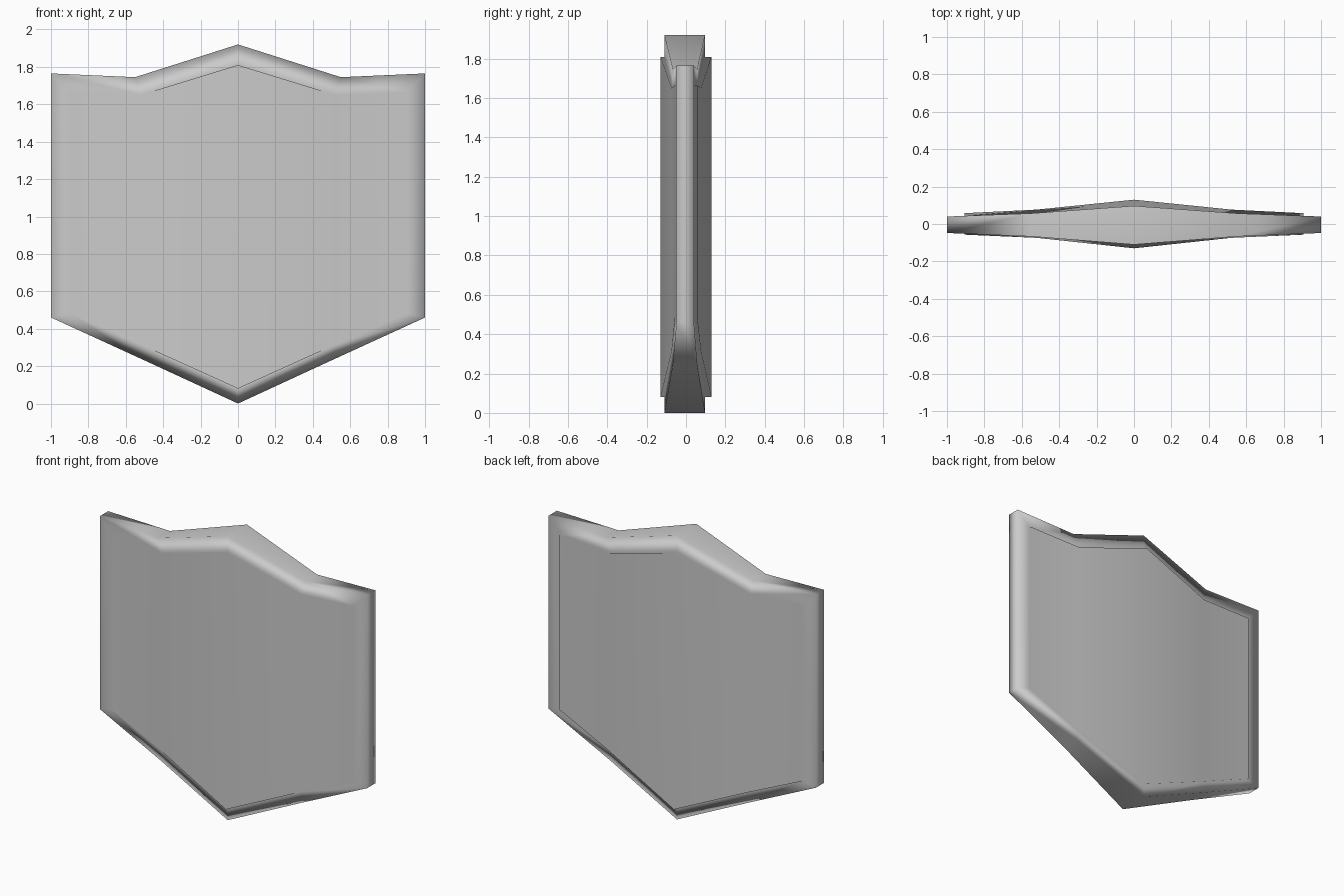
import bpy, bmesh

if "Cube" in bpy.data.objects:
    bpy.data.objects.remove(bpy.data.objects["Cube"])

# Half profiles (x, z): top and bottom, for the outer rim and the inset panel
OUT_TOP = [(0, 1.92), (0.55, 1.745), (1.0, 1.765)]
OUT_BOT = [(0, 0.0), (0.52, 0.24), (1.0, 0.46)]
IN_TOP = [(0, 1.81), (0.52, 1.65), (0.905, 1.665)]
IN_BOT = [(0, 0.08), (0.52, 0.315), (0.905, 0.485)]

# Depth (x, y) of the rim and the raised panel, front and back
RIM = {"front": [(0, -0.11), (0.52, -0.068), (1, -0.048)],
       "back": [(0, 0.097), (0.52, 0.058), (1, 0.04)]}
PANEL = {"front": [(0, -0.13), (0.52, -0.074), (0.905, -0.057)],
         "back": [(0, 0.13), (0.52, 0.077), (0.905, 0.058)]}


def depth(profile, x):
    x = abs(x)
    for (x0, y0), (x1, y1) in zip(profile, profile[1:]):
        if x <= x1:
            return y0 + (y1 - y0) * (x - x0) / (x1 - x0)
    return profile[-1][1]


def mirrored(half):
    return [(-x, z) for x, z in half[:0:-1]] + half


def ring(bm, top, bot, profile):
    pts = mirrored(top) + mirrored(bot)[::-1]
    return [bm.verts.new((x, depth(profile, x), z)) for x, z in pts]


def bridge(bm, a, b):
    n = len(a)
    for i in range(n):
        j = (i + 1) % n
        bm.faces.new((a[i], a[j], b[j], b[i]))


# Shield: rim ring, step wall and raised panel on each side, joined by the edge
bm = bmesh.new()
outer = {}
for side in ("front", "back"):
    outer[side] = ring(bm, OUT_TOP, OUT_BOT, RIM[side])
    inner = ring(bm, IN_TOP, IN_BOT, RIM[side])
    raised = ring(bm, IN_TOP, IN_BOT, PANEL[side])
    bridge(bm, outer[side], inner)
    bridge(bm, inner, raised)
    for i in range(4):
        bm.faces.new((raised[i], raised[i + 1], raised[8 - i], raised[9 - i]))
bridge(bm, outer["front"], outer["back"])
bmesh.ops.recalc_face_normals(bm, faces=bm.faces)
for f in bm.faces:
    f.smooth = True

mesh = bpy.data.meshes.new("shield")
bm.to_mesh(mesh)
bm.free()
shield = bpy.data.objects.new("shield", mesh)
bpy.context.collection.objects.link(shield)

# Soft shading led by the large faces
wn = shield.modifiers.new("weighted_normals", 'WEIGHTED_NORMAL')
wn.mode = 'FACE_AREA'
wn.weight = 70
